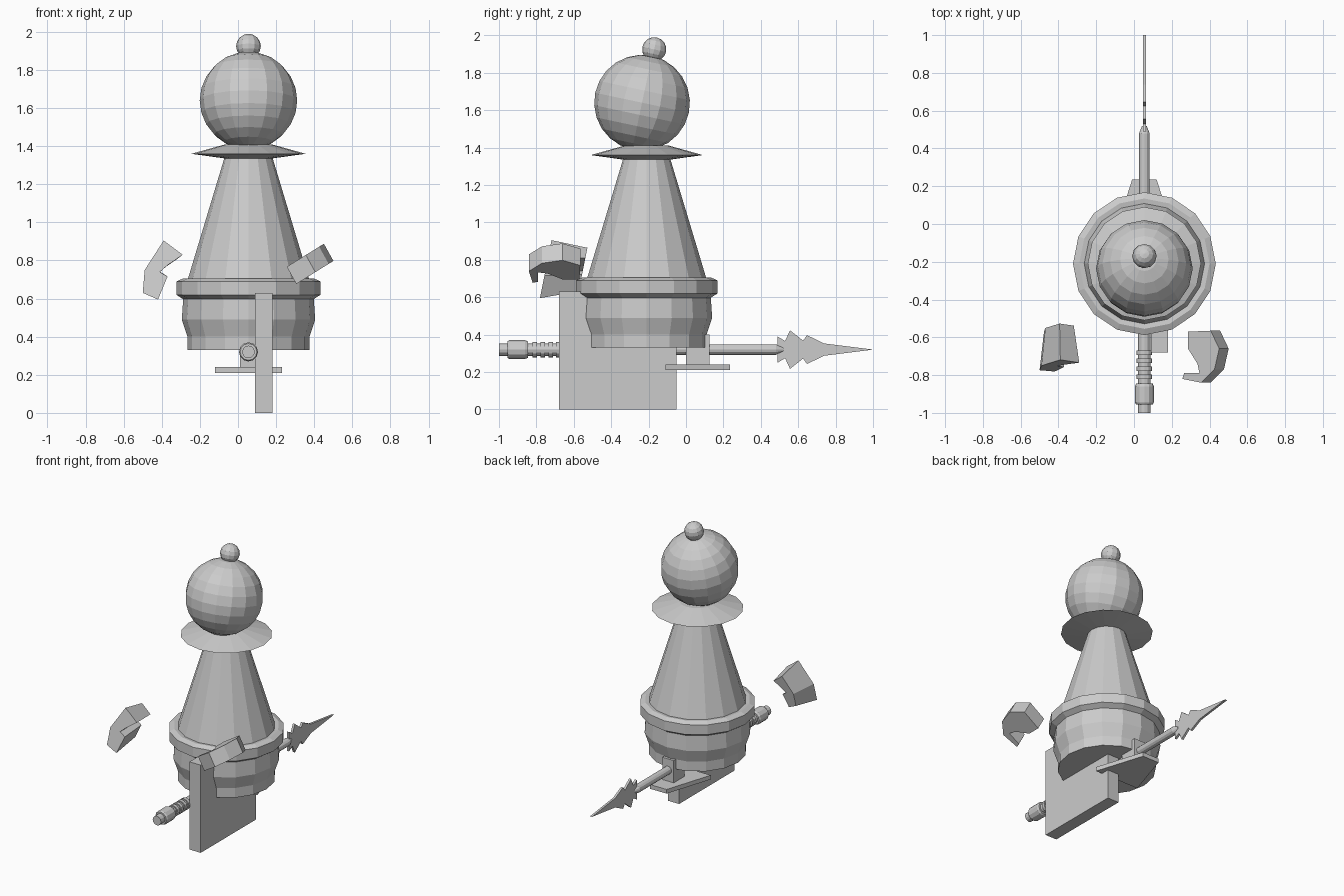
import bpy, bmesh, math
from mathutils import Matrix, Vector

cube = bpy.data.objects.get("Cube")
if cube:
    bpy.data.objects.remove(cube, do_unlink=True)

CX, CY = 0.055, -0.21      # body axis
SHAFT_Z = 0.32

grey = bpy.data.materials.new("plain_grey")
grey.use_nodes = True
colour = (0.6, 0.6, 0.6, 1)
grey.diffuse_color = colour
grey.node_tree.nodes["Principled BSDF"].inputs["Base Color"].default_value = colour


def finish(name, bm):
    bmesh.ops.recalc_face_normals(bm, faces=bm.faces)
    mesh = bpy.data.meshes.new(name)
    bm.to_mesh(mesh)
    bm.free()
    mesh.materials.append(grey)
    ob = bpy.data.objects.new(name, mesh)
    bpy.context.collection.objects.link(ob)
    return ob


def lathe(name, profile, matrix, sides=16):
    """Turn (radius, height) points round the local z axis, with capped ends."""
    bm = bmesh.new()
    rings = []
    for r, h in profile:
        rings.append([bm.verts.new(matrix @ Vector((r * math.cos(a), r * math.sin(a), h)))
                      for a in (2 * math.pi * i / sides for i in range(sides))])
    for low, high in zip(rings, rings[1:]):
        for i in range(sides):
            j = (i + 1) % sides
            bm.faces.new((low[i], low[j], high[j], high[i]))
    bm.faces.new(rings[0])
    bm.faces.new(rings[-1])
    return finish(name, bm)


def box(name, low, high):
    bm = bmesh.new()
    bmesh.ops.create_cube(bm, size=1)
    for v in bm.verts:
        v.co = [(a + b) / 2 + c * (b - a) for a, b, c in zip(low, high, v.co)]
    return finish(name, bm)


def prism(name, points, offset, taper=1.0):
    """Extrude an outline along an offset, optionally shrinking the far end."""
    bm = bmesh.new()
    face = bm.faces.new([bm.verts.new(p) for p in points])
    out = bmesh.ops.extrude_face_region(bm, geom=[face])["geom"]
    far = [g for g in out if isinstance(g, bmesh.types.BMVert)]
    mid = sum((v.co for v in far), Vector()) / len(far)
    for v in far:
        v.co = mid + (v.co - mid) * taper + Vector(offset)
    return finish(name, bm)


def ball(name, centre, radius, sides, rings, tilt):
    bm = bmesh.new()
    bmesh.ops.create_uvsphere(bm, u_segments=sides, v_segments=rings, radius=radius,
                              matrix=Matrix.Translation(centre) @ Matrix.Rotation(tilt, 4, 'X'))
    return finish(name, bm)


# Turned body
upright = Matrix.Translation((CX, CY, 0))
lathe("body_base", [(.32, .33), (.32, .40), (.35, .49), (.342, .61)], upright)
lathe("body_rim", [(.34, .595), (.378, .62), (.378, .69), (.345, .705), (.31, .70)], upright)
lathe("body_cone", [(.322, .69), (.12, 1.36)], upright)
lathe("collar", [(.12, 1.335), (.30, 1.36), (.12, 1.41)], upright)

# Head and finial, leaning slightly back
tilt = math.radians(-12)
ball("head", (CX, -.235, 1.64), .256, 16, 12, tilt)
ball("finial", (CX, -.17, 1.925), .065, 12, 8, tilt)

# Keel plate below the body
box("keel_plate", (.09, -.68, 0), (.18, -.05, .63))

# Guard and its bracket
prism("guard", [(CX - .175, -.11, .21), (CX + .175, -.11, .21),
                (CX + .065, .235, .21), (CX - .065, .235, .21)], (0, 0, .03))
box("guard_bracket", (.01, 0, .23), (.10, .125, .40))

# Staff running front to back
along_y = Matrix.Translation((CX, 0, SHAFT_Z)) @ Matrix.Rotation(math.radians(-90), 4, 'X')
lathe("staff", [(.033, -.85), (.033, -.60), (.028, -.1), (.028, .48), (.012, .52)], along_y, 12)
lathe("staff_knob", [(.033, -1), (.033, -.955), (.044, -.955), (.05, -.945),
                     (.05, -.86), (.044, -.845)], along_y, 12)
for i in range(4):
    y = -.82 + i * .042
    lathe(f"staff_ring_{i + 1}", [(.041, y), (.041, y + .024)], along_y, 12)

# Flat barbed spear blade: upper outline mirrored to the lower edge
edge = [(.49, .07), (.53, .046), (.556, .103), (.626, .048), (.647, .077), (.738, .033)]
outline = edge + [(1, 0)] + [(y, -h) for y, h in reversed(edge)]
prism("spear_blade", [(CX - .008, y, SHAFT_Z + h) for y, h in outline], (.016, 0, 0))

# Left hand: hooked outline on a sloping plane
left = [(.31, -.57), (.43, -.565), (.475, -.66), (.45, -.77), (.38, -.84),
        (.28, -.82), (.29, -.79), (.37, -.79), (.36, -.74), (.31, -.66)]
prism("left_hand", [(x + .026, y, .785 + (x - .382) * .62 - .045) for x, y in left],
      (-.05, 0, .09))

# Right hand: hooked outline facing the front, tapering backwards
right = [(-.39, .905), (-.29, .83), (-.37, .775), (-.41, .74),
         (-.37, .715), (-.42, .595), (-.50, .63), (-.49, .75)]
prism("right_hand", [(x, -.72 - (.9 - z) * .2, z) for x, z in right], (0, .2, 0), .75)
